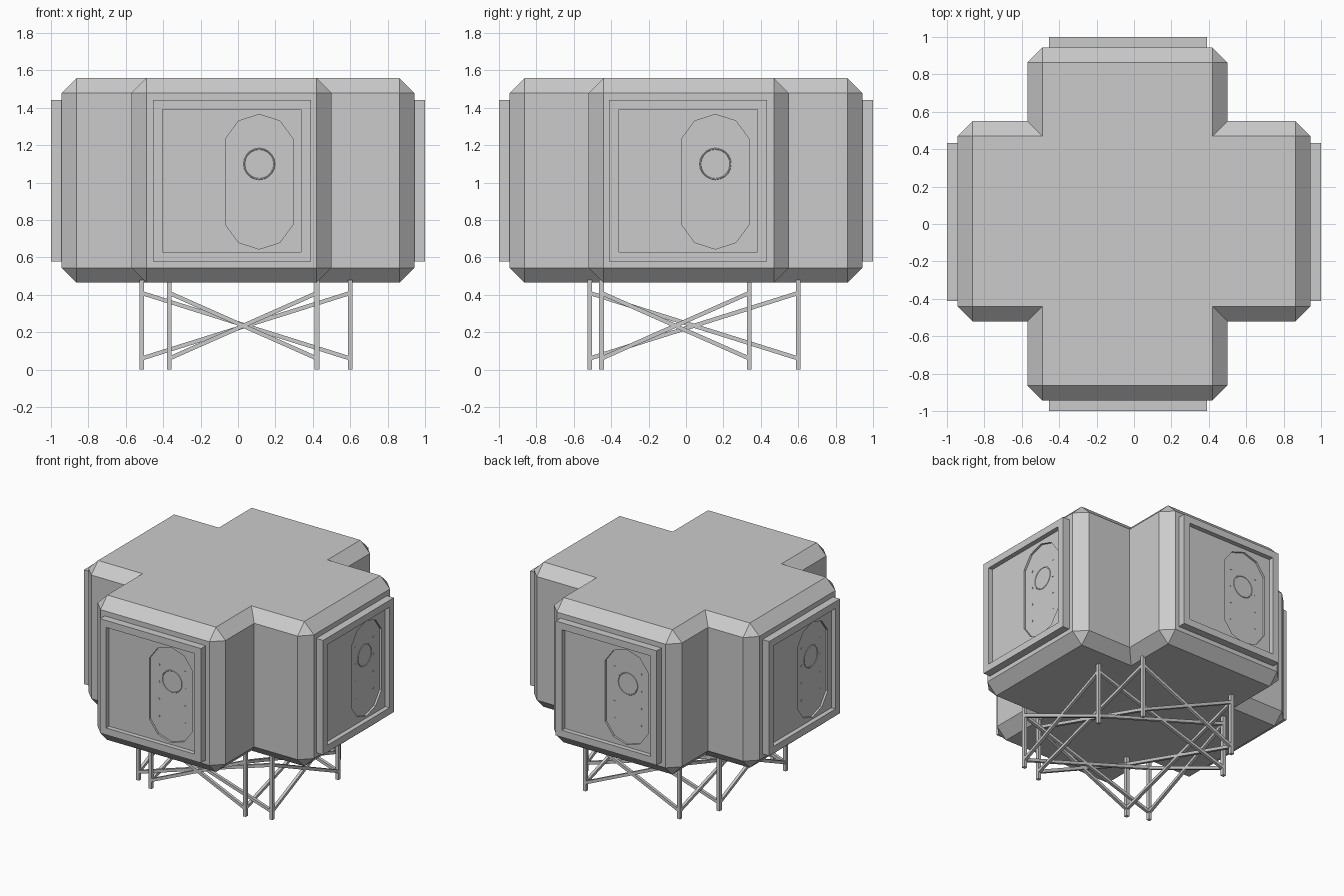
import bpy, bmesh, math
from mathutils import Matrix, Vector

if "Cube" in bpy.data.objects:
    bpy.data.objects.remove(bpy.data.objects["Cube"])


def finish(bm, name, matrix=Matrix()):
    bmesh.ops.remove_doubles(bm, verts=bm.verts, dist=1e-5)
    bmesh.ops.recalc_face_normals(bm, faces=bm.faces)
    mesh = bpy.data.meshes.new(name)
    bm.to_mesh(mesh)
    bm.free()
    ob = bpy.data.objects.new(name, mesh)
    ob.matrix_world = matrix
    bpy.context.collection.objects.link(ob)
    return ob


def ring(bm, pts):
    return [bm.verts.new(p) for p in pts]


def bridge(bm, a, b):
    n = len(a)
    for i in range(n):
        j = (i + 1) % n
        vs = [a[i], a[j], b[j], b[i]]
        if (a[i].co - a[j].co).length < 1e-6:
            vs = [a[i], b[j], b[i]]
        elif (b[i].co - b[j].co).length < 1e-6:
            vs = [a[i], a[j], b[i]]
        bm.faces.new(vs)


# Cross-shaped cabin with chamfered outer edges
X0, X1, Y0, Y1, E, C = -0.57, 0.50, -0.52, 0.55, 0.943, 0.08
corners = [(X0, -E), (X1, -E), (X1, Y0), (E, Y0), (E, Y1), (X1, Y1),
           (X1, E), (X0, E), (X0, Y1), (-E, Y1), (-E, Y0), (X0, Y0)]
outer, inner, cap = [], [], []
for i, (x, y) in enumerate(corners):
    ix, iy = x - math.copysign(C, x), y - math.copysign(C, y)
    cap.append((ix, iy))
    if i % 3 == 2:                      # concave corner stays sharp
        pts = [(x, y)]
    else:
        pts = [(ix, y), (x, iy)]
        if corners[i - 1][0] == x:
            pts.reverse()
    outer += pts
    inner += [(ix, iy)] * len(pts)

bm = bmesh.new()
levels = [(inner, 0.465), (outer, 0.545), (outer, 1.48), (inner, 1.56)]
rings = [ring(bm, [(x, y, z) for x, y in pts]) for pts, z in levels]
for a, b in zip(rings, rings[1:]):
    bridge(bm, a, b)
for z in (0.465, 1.56):
    bm.faces.new(ring(bm, [(x, y, z) for x, y in cap]))
finish(bm, "cabin_body")


# Door panels: raised frame, sunken plate and a sunken oval hatch
MID, HATCH_U = 1.01, 0.146
OVAL = [(0, .36), (.11, .325), (.18, .23), (.18, -.23), (.11, -.325),
        (0, -.36), (-.11, -.325), (-.18, -.23), (-.18, .23), (-.11, .325)]
FRAME, PLATE, HATCH = 1.0, 0.965, 0.95


def rect(w, h, depth):
    return [(sx * w, -depth, MID + sz * h)
            for sx, sz in ((-1, -1), (1, -1), (1, 1), (-1, 1))]


def door_panel(name, matrix):
    bm = bmesh.new()
    rings = [ring(bm, rect(*r)) for r in (
        (0.4225, 0.4325, 0.93), (0.4225, 0.4325, FRAME),
        (0.37, 0.38, FRAME), (0.37, 0.38, PLATE))]
    for a, b in zip(rings, rings[1:]):
        bridge(bm, a, b)
    rim, floor = (ring(bm, [(HATCH_U + u, -d, 1.005 + v) for u, v in OVAL])
                  for d in (PLATE, HATCH))
    bridge(bm, rim, floor)
    bm.faces.new(floor)
    edges = [bm.edges.get((loop[i - 1], loop[i]))
             for loop in (rings[-1], rim) for i in range(len(loop))]
    bmesh.ops.triangle_fill(bm, edges=edges, use_beauty=True,
                            normal=(0, -1, 0))
    bmesh.ops.dissolve_limit(bm, angle_limit=0.01, verts=bm.verts,
                             edges=bm.edges)
    finish(bm, name, matrix)


def hatch_details(name, matrix):
    # Two columns of low studs and a thin hand-wheel ring
    bm = bmesh.new()
    turn = Matrix.Rotation(math.pi / 2, 4, 'X')
    for u in (-0.11, 0.11):
        for row in range(4):
            at = Matrix.Translation((HATCH_U + u, -HATCH, 0.81 + 0.13 * row))
            bmesh.ops.create_cone(bm, cap_ends=True, segments=6, radius1=.009,
                                  radius2=.009, depth=.006, matrix=at @ turn)
    n = 20
    loops = [ring(bm, [(HATCH_U + r * math.cos(2 * math.pi * i / n), -d,
                        1.10 + r * math.sin(2 * math.pi * i / n))
                       for i in range(n)])
             for r, d in ((.085, HATCH), (.083, HATCH + .003),
                          (.079, HATCH + .003), (.077, HATCH))]
    for a, b in zip(loops, loops[1:]):
        bridge(bm, a, b)
    finish(bm, name, matrix)


for k, (side, off) in enumerate((("front", -0.0325), ("right", 0.011),
                                 ("back", 0.0325), ("left", -0.011))):
    m = (Matrix.Rotation(k * math.pi / 2, 4, 'Z')
         @ Matrix.Translation((off, 0, 0)))
    door_panel(side + "_door_panel", m)
    hatch_details(side + "_hatch_details", m)


# Two four-post stands with crossed braces on every side
def bar(bm, p, q, t):
    p, q = Vector(p), Vector(q)
    d = q - p
    side = d.cross((0, 0, 1))
    side = side.normalized() if side.length > 1e-6 else Vector((1, 0, 0))
    up = side.cross(d).normalized()
    ends = [ring(bm, [c + (side * a + up * b) * t / 2 for a, b in
                      ((-1, -1), (1, -1), (1, 1), (-1, 1))]) for c in (p, q)]
    bridge(bm, *ends)
    for e in ends:
        bm.faces.new(e)


def stand(name, x0, x1, y0, y1):
    feet = [(x0, y0), (x1, y0), (x1, y1), (x0, y1)]
    posts, braces = bmesh.new(), bmesh.new()
    for i, a in enumerate(feet):
        b = feet[(i + 1) % 4]
        bar(posts, (*a, 0), (*a, 0.48), 0.025)
        bar(braces, (*a, 0.06), (*b, 0.41), 0.022)
        bar(braces, (*a, 0.41), (*b, 0.06), 0.022)
    finish(posts, name + "_posts")
    finish(braces, name + "_braces")


stand("long_stand", -0.367, 0.422, -0.515, 0.60)
stand("wide_stand", -0.515, 0.60, -0.452, 0.338)
